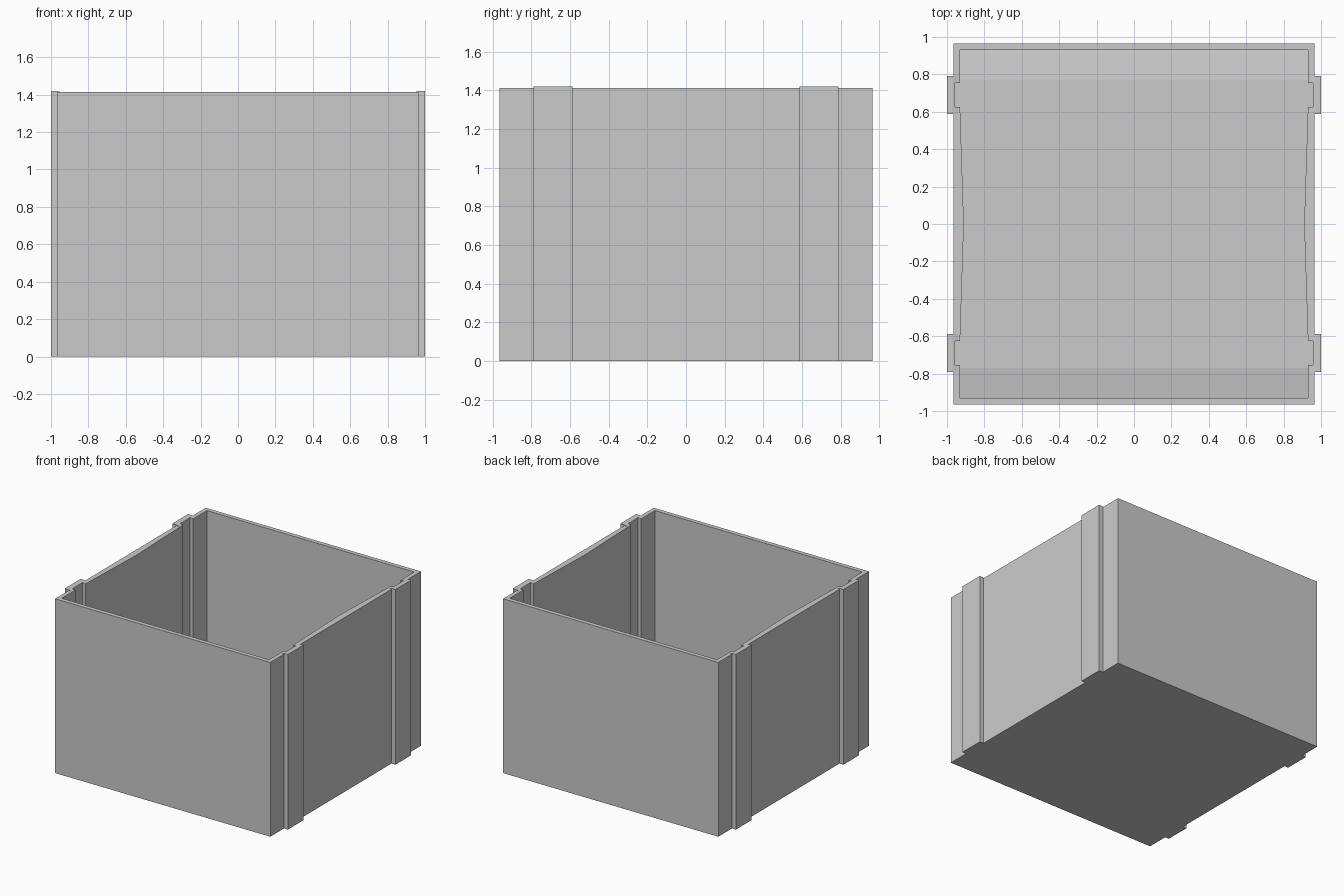
import bpy, bmesh

if "Cube" in bpy.data.objects:
    bpy.data.objects.remove(bpy.data.objects["Cube"])

W, H, IN = 0.965, 1.413, 0.93      # outer half width, height, inner half width
RIB_Y = 0.69                       # rib centre line


def prism(name, pts, lo, hi, place):
    """Extrude a 2D outline from lo to hi; place(u, v, d) maps it to x, y, z."""
    bm = bmesh.new()
    a = [bm.verts.new(place(u, v, lo)) for u, v in pts]
    b = [bm.verts.new(place(u, v, hi)) for u, v in pts]
    bm.faces.new(a)
    bm.faces.new(b)
    for i in range(len(pts)):
        j = (i + 1) % len(pts)
        bm.faces.new((a[i], a[j], b[j], b[i]))
    bmesh.ops.recalc_face_normals(bm, faces=bm.faces)
    mesh = bpy.data.meshes.new(name)
    bm.to_mesh(mesh)
    bm.free()
    obj = bpy.data.objects.new(name, mesh)
    bpy.context.collection.objects.link(obj)
    return obj


def combine(target, tool, operation):
    mod = target.modifiers.new(tool.name, 'BOOLEAN')
    mod.operation, mod.object, mod.solver = operation, tool, 'EXACT'
    tool.hide_render = True
    tool.hide_set(True)


# Outer box
box = prism("box_body", [(-W, -W), (W, -W), (W, W), (-W, W)], 0, H,
            lambda u, v, d: (u, v, d))

# Four vertical ribs on the side walls, slightly proud of the rim
rib_profile = [(0.94, 0), (1.0, 0), (1.0, 1.42), (0.97, 1.42), (0.94, H)]
for sx in (-1, 1):
    for sy in (-1, 1):
        rib = prism(f"side_rib_{sx}_{sy}", rib_profile, RIB_Y - 0.102, RIB_Y + 0.1,
                    lambda u, v, d: (sx * u, sy * d, v))
        combine(box, rib, 'UNION')

# Cavity: side walls bulge inwards at mid length, grooves behind the ribs
half = [(0.91, 0), (IN, 0.625), (0.957, 0.625), (0.957, 0.755), (IN, 0.755), (IN, IN)]
right = [(x, -y) for x, y in reversed(half[1:])] + half
left = [(-x, -y) for x, y in right]
cavity = prism("cavity_cutter", right + left, 0.03, 1.6, lambda u, v, d: (u, v, d))
combine(box, cavity, 'DIFFERENCE')

# Raised floor, sloping down gently towards both end walls
floor_profile = [(-0.94, 0.02), (0.94, 0.02), (0.94, 0.03), (0.77, 0.052),
                 (-0.77, 0.052), (-0.94, 0.03)]
raised_floor = prism("raised_floor", floor_profile, -0.96, 0.96, lambda u, v, d: (d, u, v))
combine(box, raised_floor, 'UNION')
